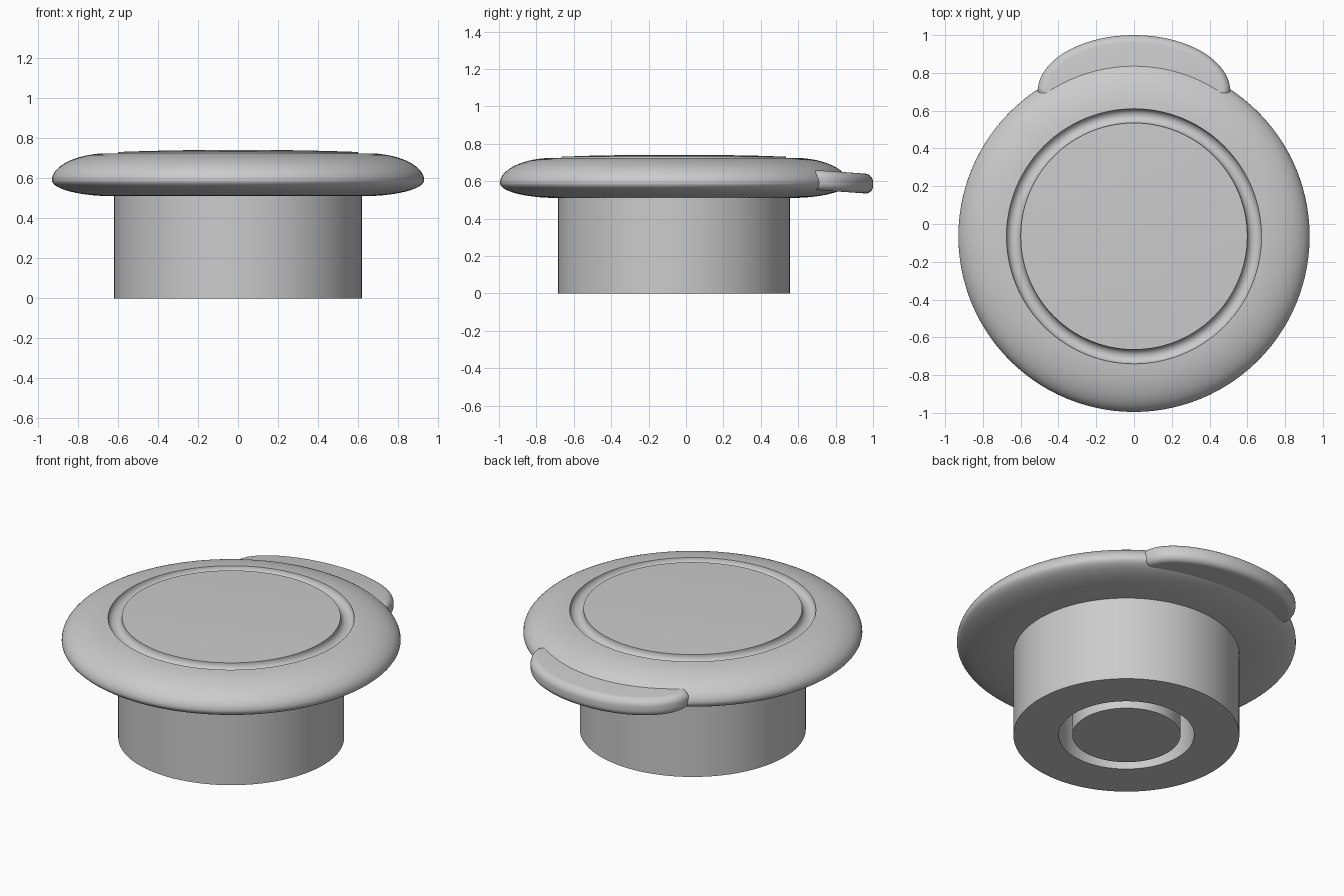
import bpy, bmesh
from math import sin, cos, pi, radians, atan2
from mathutils import Matrix

cube = bpy.data.objects.get("Cube")
if cube:
    bpy.data.objects.remove(cube, do_unlink=True)

AXIS_Y = -0.065   # centre line of the round parts

grey = bpy.data.materials.new("light grey")
grey.use_nodes = True
grey.diffuse_color = (0.6, 0.6, 0.6, 1)
grey.node_tree.nodes["Principled BSDF"].inputs["Base Color"].default_value = (0.6, 0.6, 0.6, 1)


def finish(bm, name):
    bmesh.ops.recalc_face_normals(bm, faces=bm.faces)
    mesh = bpy.data.meshes.new(name)
    bm.to_mesh(mesh)
    bm.free()
    mesh.materials.append(grey)
    obj = bpy.data.objects.new(name, mesh)
    bpy.context.collection.objects.link(obj)
    bpy.ops.object.select_all(action='DESELECT')
    obj.select_set(True)
    bpy.context.view_layer.objects.active = obj
    bpy.ops.object.shade_smooth_by_angle(angle=radians(35))
    return obj


def lathe(name, profile, steps=112):
    bm = bmesh.new()
    verts = [bm.verts.new((r, 0, z)) for r, z in profile]
    edges = [bm.edges.new(pair) for pair in zip(verts, verts[1:])]
    bmesh.ops.spin(bm, geom=verts + edges, cent=(0, 0, 0), axis=(0, 0, 1),
                   angle=2 * pi, steps=steps, use_duplicate=False)
    bmesh.ops.remove_doubles(bm, verts=bm.verts, dist=0.0005)
    bmesh.ops.translate(bm, verts=bm.verts, vec=(0, AXIS_Y, 0))
    return finish(bm, name)


def arc(cr, cz, rr, rz, start, end, n):
    """Points on an elliptical arc, angles in degrees."""
    angles = [radians(start + (end - start) * i / n) for i in range(n + 1)]
    return [(cr + rr * cos(a), cz + rz * sin(a)) for a in angles]


# Cap: rounded rim, half-round groove, slightly domed centre
cap = [(0, 0.51)]
cap += arc(0.62, 0.59, 0.31, 0.08, -90, 0, 14)
cap += arc(0.64, 0.59, 0.29, 0.135, 0, 83, 16)[1:]
cap += arc(0.6375, 0.724, 0.0375, 0.036, 0, -180, 10)
cap += [(0.60, 0.731), (0.45, 0.736), (0.25, 0.740), (0, 0.741)]
lathe("cap", cap)

# Stem: plug with a deep ring slot around a centre post
lathe("stem", [(0, 0.52), (0.62, 0.52), (0.62, 0), (0.372, 0), (0.372, 0.45),
               (0.297, 0.45), (0.297, 0), (0, 0)])

# Pull tab: bulging outline, rounded rim, tilted slightly down
outline = arc(0, 0.70, 0.51, 0.30, 0, 180, 48)
half = 90 - 57
outline += arc(0, AXIS_Y, 0.80, 0.80, 90 + half, 90 - half, 24)
bm = bmesh.new()
base = bm.faces.new([bm.verts.new((x, y, 0.542)) for x, y in outline])
top = bmesh.ops.extrude_face_region(bm, geom=[base], use_keep_orig=True)
raised = [g for g in top["geom"] if isinstance(g, bmesh.types.BMVert)]
bmesh.ops.translate(bm, verts=raised, vec=(0, 0, 0.106))
rims = [e for e in bm.edges if abs(e.verts[0].co.z - e.verts[1].co.z) < 0.001]
bmesh.ops.bevel(bm, geom=rims, offset=0.046, segments=7, profile=0.5,
                affect='EDGES', clamp_overlap=True)
for v in bm.verts:
    v.co.z -= 0.07 * (v.co.y - 0.85)
finish(bm, "pull_tab")
